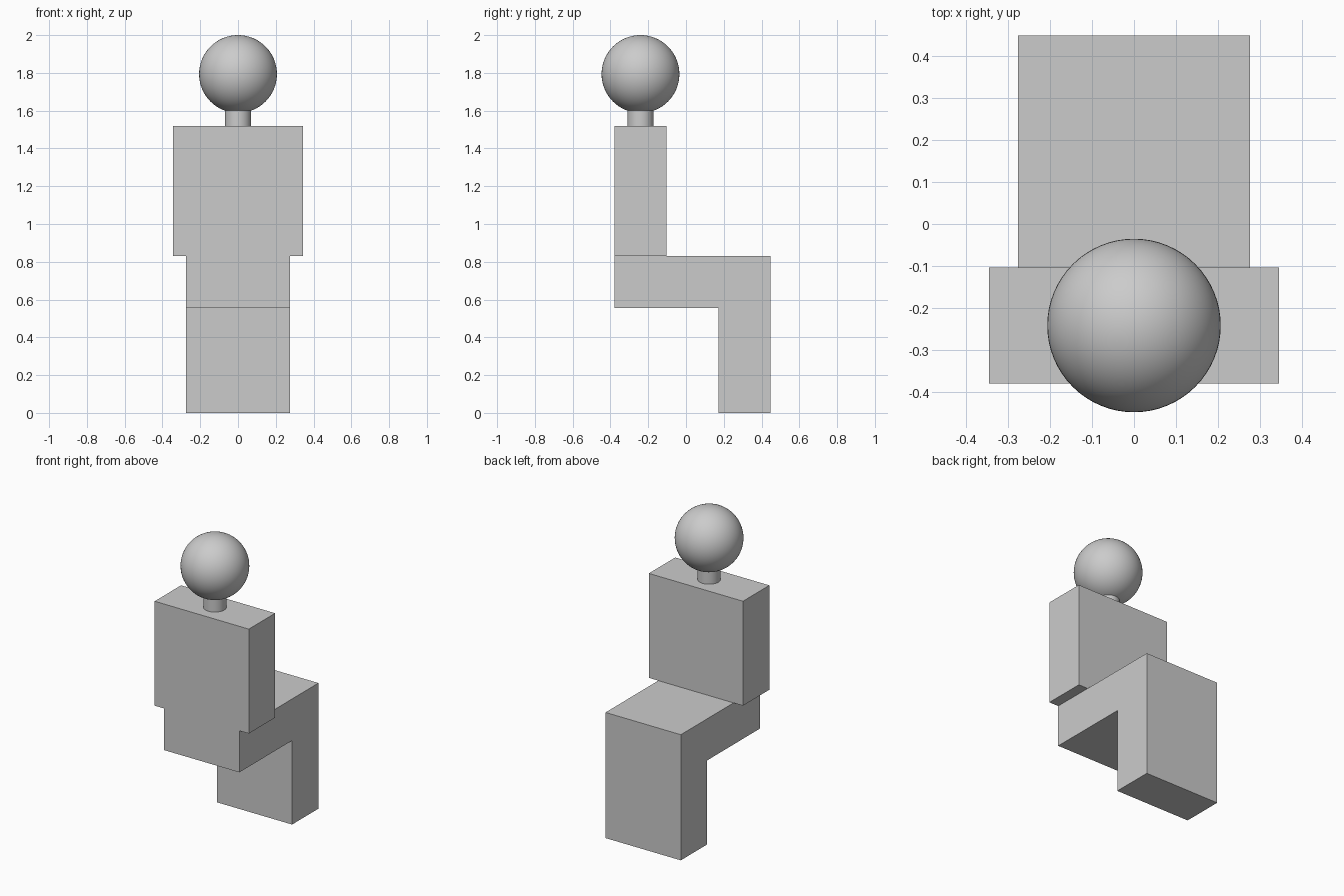
import bpy
import bmesh

cube = bpy.data.objects.get("Cube")
if cube:
    bpy.data.objects.remove(cube, do_unlink=True)

# Single plain grey
grey = bpy.data.materials.new("light_grey")
grey.use_nodes = True
colour = (0.6, 0.6, 0.6, 1)
grey.diffuse_color = colour
grey.node_tree.nodes["Principled BSDF"].inputs["Base Color"].default_value = colour

BODY_Y = -0.241   # centre line of torso, neck and head
DEPTH = 0.275     # thickness of torso, thighs and shins
SEAT_Z = 0.83     # top of the thighs
SHOULDER_Z = 1.52
HEAD_R = 0.206


def extruded_profile(name, points, half_width):
    """Extrude a (y, z) outline along x, centred on x = 0."""
    bm = bmesh.new()
    face = bm.faces.new([bm.verts.new((-half_width, y, z)) for y, z in points])
    ext = bmesh.ops.extrude_face_region(bm, geom=[face])
    verts = [v for v in ext["geom"] if isinstance(v, bmesh.types.BMVert)]
    bmesh.ops.translate(bm, verts=verts, vec=(2 * half_width, 0, 0))
    bmesh.ops.recalc_face_normals(bm, faces=bm.faces)
    mesh = bpy.data.meshes.new(name)
    bm.to_mesh(mesh)
    bm.free()
    obj = bpy.data.objects.new(name, mesh)
    bpy.context.collection.objects.link(obj)
    mesh.materials.append(grey)


def finish_round(name):
    obj = bpy.context.object
    obj.name = name
    obj.data.materials.append(grey)
    bpy.ops.object.shade_smooth_by_angle()


back = BODY_Y - DEPTH / 2
chest = BODY_Y + DEPTH / 2
knee = 0.447

# Bent legs: thighs and shins in one L-shaped block
extruded_profile("legs", [
    (back, SEAT_Z), (back, SEAT_Z - DEPTH), (knee - DEPTH, SEAT_Z - DEPTH),
    (knee - DEPTH, 0), (knee, 0), (knee, SEAT_Z)], 0.275)

# Torso block, wider than the legs
extruded_profile("torso", [
    (back, SEAT_Z), (chest, SEAT_Z), (chest, SHOULDER_Z), (back, SHOULDER_Z)], 0.344)

# Neck, reaching slightly into the head
bpy.ops.mesh.primitive_cylinder_add(
    vertices=48, radius=0.069, depth=0.1, location=(0, BODY_Y, SHOULDER_Z + 0.05))
finish_round("neck")

# Head
bpy.ops.mesh.primitive_uv_sphere_add(
    segments=64, ring_count=32, radius=HEAD_R, location=(0, BODY_Y, 2 - HEAD_R))
finish_round("head")
